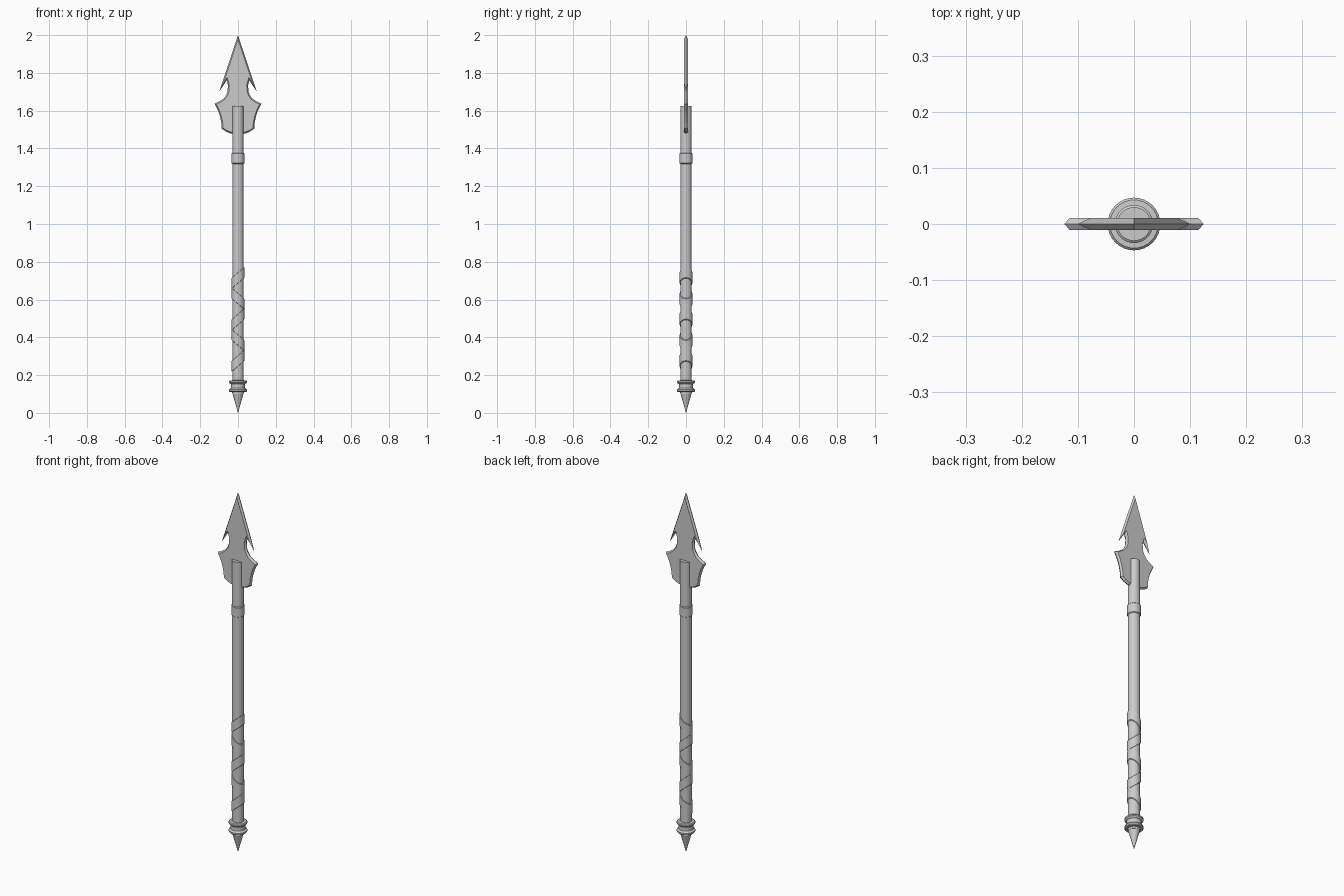
import bpy, bmesh, math

if "Cube" in bpy.data.objects:
    bpy.data.objects.remove(bpy.data.objects["Cube"])

SIDES = 32


def finish(name, bm, smooth=True):
    bmesh.ops.recalc_face_normals(bm, faces=bm.faces[:])
    mesh = bpy.data.meshes.new(name)
    bm.to_mesh(mesh)
    bm.free()
    ob = bpy.data.objects.new(name, mesh)
    bpy.context.collection.objects.link(ob)
    if smooth:
        bpy.ops.object.select_all(action='DESELECT')
        ob.select_set(True)
        bpy.context.view_layer.objects.active = ob
        bpy.ops.object.shade_smooth_by_angle(angle=math.radians(35))
    return ob


def lathe(name, profile, slope=0.0, closed=False):
    """Revolve (radius, z) points about z; slope shears the part along x."""
    bm = bmesh.new()
    rings = []
    for r, z in profile:
        ring = []
        for i in range(SIDES):
            a = 2 * math.pi * i / SIDES
            x = r * math.cos(a)
            ring.append(bm.verts.new((x, r * math.sin(a), z + slope * x)))
        rings.append(ring)
    pairs = list(zip(rings, rings[1:]))
    if closed:
        pairs.append((rings[-1], rings[0]))
    for lo, hi in pairs:
        for i in range(SIDES):
            j = (i + 1) % SIDES
            bm.faces.new((lo[i], lo[j], hi[j], hi[i]))
    if not closed:
        bm.faces.new(rings[0])
        bm.faces.new(rings[-1])
    bmesh.ops.remove_doubles(bm, verts=bm.verts[:], dist=1e-5)
    return finish(name, bm)


# Shaft and upper collar
lathe("shaft", [(0.030, 0.10), (0.030, 1.625)])
lathe("collar", [(0.029, 1.318), (0.034, 1.322), (0.034, 1.372), (0.029, 1.376)], closed=True)

# Grip straps, tilted alternately to form a zigzag wrap
for i in range(5):
    z = 0.715 - 0.11 * i
    lathe(f"grip_strap_{i + 1}",
          [(0.029, z - 0.029), (0.0335, z - 0.027), (0.0335, z + 0.027), (0.029, z + 0.029)],
          slope=0.85 * (-1) ** i, closed=True)

# Pommel spool with two rounded flanges
lathe("pommel", [(0.034, 0.110), (0.043, 0.111), (0.047, 0.115), (0.047, 0.123),
                 (0.043, 0.128), (0.038, 0.131), (0.037, 0.142), (0.038, 0.153),
                 (0.043, 0.156), (0.047, 0.161), (0.047, 0.168), (0.043, 0.172), (0.030, 0.173)])

# Butt spike
lathe("butt_spike", [(0.0004, 0.0), (0.032, 0.112)])

# Blade: right half of the outline, mirrored, with bevelled cutting edges
half = [(0.100, 1.700), (0.060, 1.760), (0.053, 1.735), (0.056, 1.700), (0.062, 1.683),
        (0.075, 1.665), (0.096, 1.650), (0.124, 1.637), (0.104, 1.597), (0.094, 1.565),
        (0.088, 1.535), (0.086, 1.505), (0.065, 1.490), (0.040, 1.480)]
outline = [(0, 2.0)] + half + [(0, 1.476)] + [(-x, z) for x, z in reversed(half)]
bm = bmesh.new()
face = bm.faces.new([bm.verts.new((x, 0, z)) for x, z in outline])
bm.normal_update()
bmesh.ops.inset_individual(bm, faces=[face], thickness=0.007, use_even_offset=True)
for v in face.verts:
    v.co.y = -0.011
blade = finish("blade", bm, smooth=False)
mirror = blade.modifiers.new("both_sides", 'MIRROR')
mirror.use_axis = (False, True, False)
if blade.data.polygons[0].normal.y > 0:
    blade.data.flip_normals()
